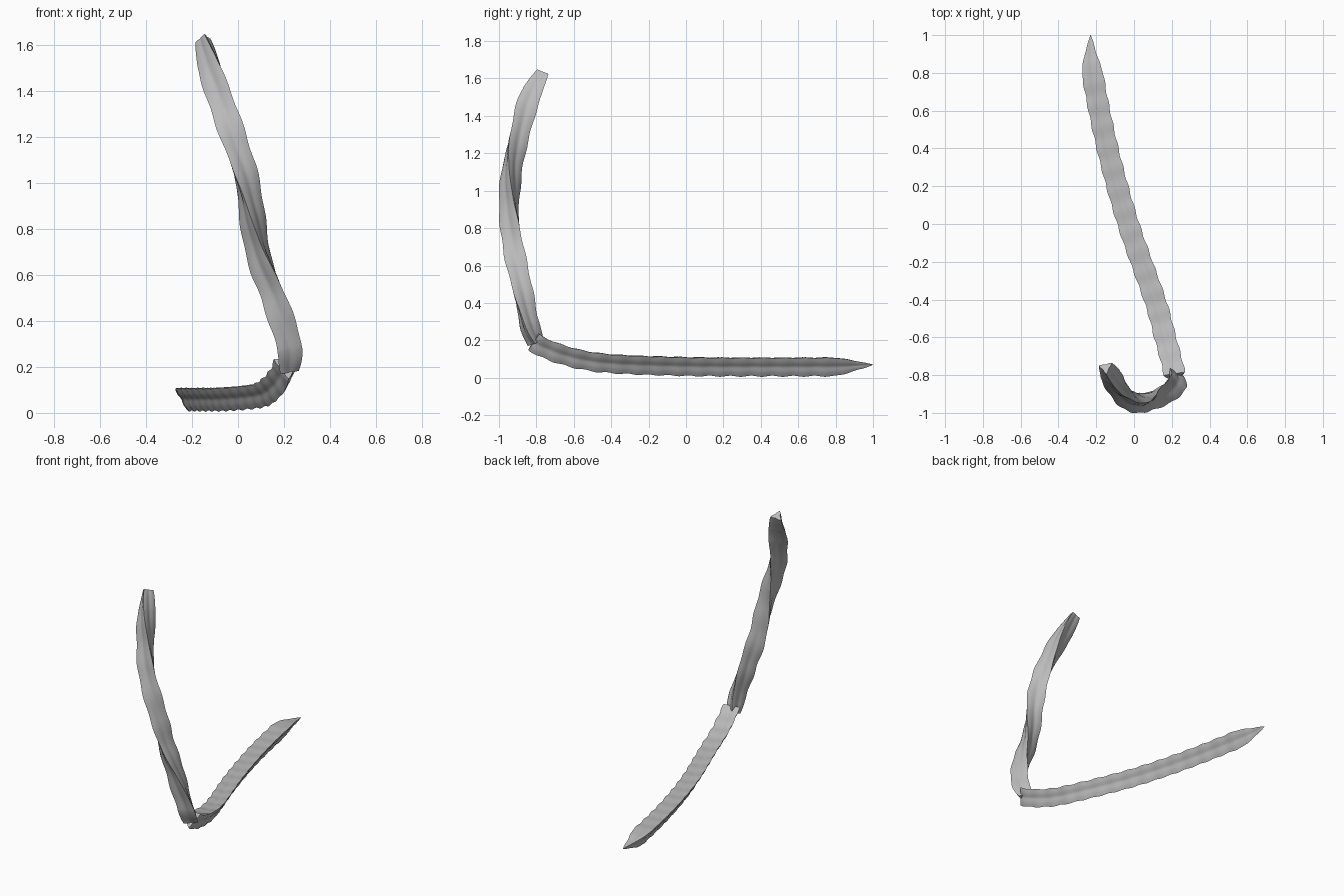
import bpy, bmesh
from math import sin, cos, pi, radians
from mathutils import Vector

cube = bpy.data.objects.get("Cube")
if cube:
    bpy.data.objects.remove(cube, do_unlink=True)

grey = bpy.data.materials.new("stem_grey")
grey.use_nodes = True
grey.diffuse_color = (0.5, 0.5, 0.5, 1)
grey.node_tree.nodes["Principled BSDF"].inputs["Base Color"].default_value = (0.5, 0.5, 0.5, 1)

RIDGE = 0.065
SIDES = 24


def smooth_path(points, steps=24):
    """Catmull-Rom curve through the points."""
    p = [Vector(q) for q in points]
    p = [2 * p[0] - p[1]] + p + [2 * p[-1] - p[-2]]
    out = []
    for a, b, c, d in zip(p, p[1:], p[2:], p[3:]):
        for i in range(steps):
            t = i / steps
            out.append(0.5 * (2 * b + (c - a) * t + (2 * a - 5 * b + 4 * c - d) * t ** 2
                              + (3 * b - a - 3 * c + d) * t ** 3))
    return out + [p[-2]]


def rib_section(angle):
    """Three ribs with shallow concave grooves between them."""
    third = 2 * pi / 3
    off = abs((angle + third / 2) % third - third / 2)
    return 0.45 + 0.55 * (1 - off / (pi / 3)) ** 2


def ribbed_stem(name, points, keel, taper, wave):
    path = smooth_path(points)
    bm = bmesh.new()
    rings, length = [], 0.0
    for i, p in enumerate(path):
        nxt, prev = path[min(i + 1, len(path) - 1)], path[max(i - 1, 0)]
        if i:
            length += (p - prev).length
        tangent = (nxt - prev).normalized()
        down = keel(p)
        down = (down - tangent * down.dot(tangent)).normalized()
        side = tangent.cross(down)
        r = RIDGE * taper(p) * (1 + 0.05 * sin(2 * pi * length / wave))
        ring = []
        for k in range(SIDES):
            a = 2 * pi * k / SIDES
            ring.append(bm.verts.new(p + (down * cos(a) + side * sin(a)) * r * rib_section(a)))
        rings.append(ring)
    for lo, hi in zip(rings, rings[1:]):
        for k in range(SIDES):
            n = (k + 1) % SIDES
            bm.faces.new((lo[k], lo[n], hi[n], hi[k]))
    bm.faces.new(rings[0][::-1])
    bm.faces.new(rings[-1])
    bmesh.ops.recalc_face_normals(bm, faces=bm.faces)
    mesh = bpy.data.meshes.new(name)
    bm.to_mesh(mesh)
    bm.free()
    mesh.materials.append(grey)
    obj = bpy.data.objects.new(name, mesh)
    bpy.context.collection.objects.link(obj)
    bpy.ops.object.select_all(action="DESELECT")
    obj.select_set(True)
    bpy.context.view_layer.objects.active = obj
    bpy.ops.object.shade_smooth_by_angle(angle=radians(45))


def twisting_keel(p):
    a = radians(40 + 138 * (1.63 - p.z))
    return Vector((cos(a), sin(a), 0))


# Lying stem: pointed at the back, rising towards the bend
ribbed_stem("lower_stem",
            [(-0.23, 1.0, 0.07), (-0.22, 0.8, 0.073), (-0.14, 0.4, 0.073), (-0.03, 0, 0.075),
             (0.11, -0.4, 0.09), (0.165, -0.6, 0.12), (0.205, -0.75, 0.17), (0.215, -0.81, 0.205)],
            lambda p: Vector((0, 0, -1)),
            lambda p: max(0.02, min(1, (1 - p.y) / 0.2) ** 0.85), 0.115)

# Upright stem: twisted, bowed forward, cut off at the top
ribbed_stem("upper_stem",
            [(0.213, -0.805, 0.185), (0.215, -0.85, 0.3), (0.165, -0.89, 0.5), (0.09, -0.92, 0.72),
             (0.03, -0.94, 1.0), (-0.025, -0.925, 1.2), (-0.08, -0.87, 1.4),
             (-0.11, -0.83, 1.5), (-0.15, -0.76, 1.628)],
            twisting_keel,
            lambda p: min(1, 0.6 + max(0, 1.628 - p.z) * 4, 0.8 + abs(p.z - 0.185) * 2), 0.21)
